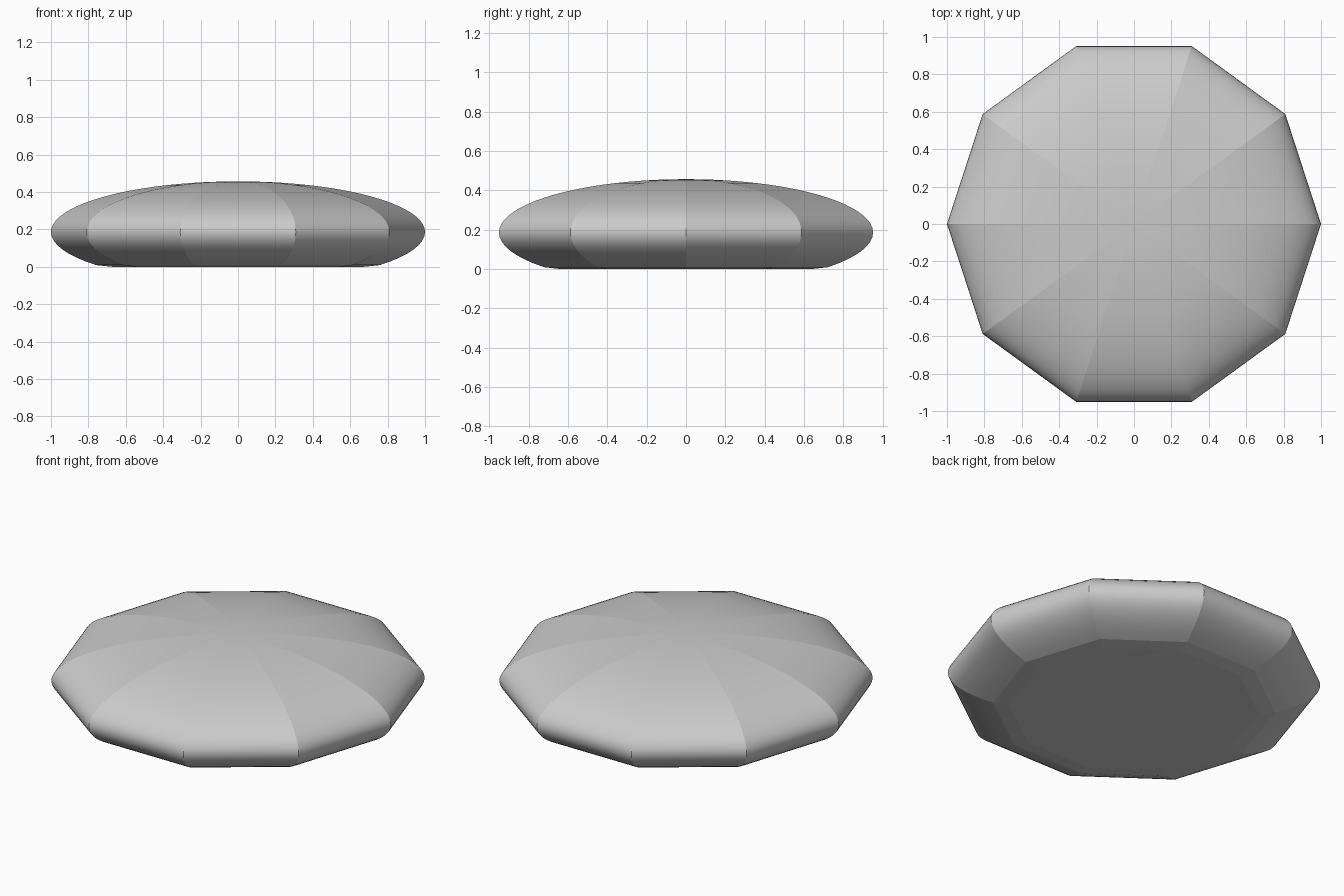
import bpy, bmesh
from math import sin, cos, pi, radians, asin

if "Cube" in bpy.data.objects:
    bpy.data.objects.remove(bpy.data.objects["Cube"])

SIDES = 10
MID_Z, HALF_H = 0.186, 0.271   # height of widest ring, half height of the ellipse

# Profile from the top down to the flattened underside
STEPS = 20
low = -asin(0.177 / HALF_H)
angles = [pi / 2 * (1 - i / STEPS) for i in range(1, STEPS + 1)]
angles += [low * i / 8 for i in range(1, 9)]
profile = [(cos(a), MID_Z + HALF_H * sin(a)) for a in angles]
profile += [(0.67, 0.0), (0.35, 0.0)]

# Ten-sided flattened dome
bm = bmesh.new()
rings = [[bm.verts.new((r * cos(2 * pi * k / SIDES), r * sin(2 * pi * k / SIDES), z))
          for k in range(SIDES)] for r, z in profile]
top = bm.verts.new((0, 0, MID_Z + HALF_H))
bottom = bm.verts.new((0, 0, 0))
for k in range(SIDES):
    n = (k + 1) % SIDES
    bm.faces.new((top, rings[0][k], rings[0][n]))
    bm.faces.new((bottom, rings[-1][n], rings[-1][k]))
    for a, b in zip(rings, rings[1:]):
        bm.faces.new((a[k], b[k], b[n], a[n]))
bmesh.ops.recalc_face_normals(bm, faces=bm.faces)

# Smooth along the profile, creased along the ten ribs and at the base rim
for f in bm.faces:
    f.smooth = True
for e in bm.edges:
    a, b = e.verts
    rib = abs(a.co.z - b.co.z) > 1e-5
    base_rim = max(a.co.z, b.co.z) < 0.012 and not rib
    e.smooth = not (rib or base_rim)

mesh = bpy.data.meshes.new("faceted_cushion")
bm.to_mesh(mesh)
bm.free()
obj = bpy.data.objects.new("faceted_cushion", mesh)
bpy.context.collection.objects.link(obj)
